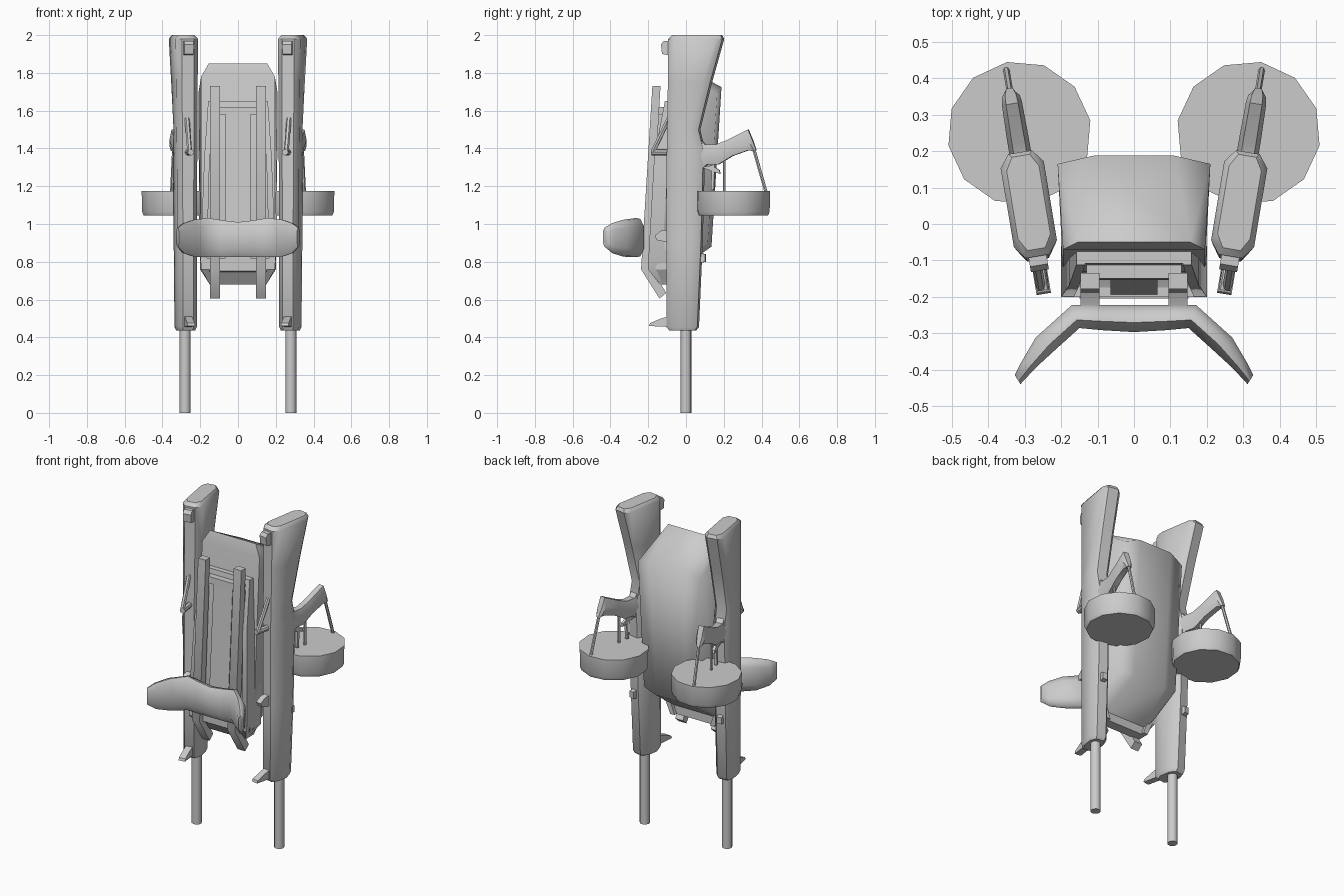
import bpy, bmesh, math
from mathutils import Vector, Matrix

if "Cube" in bpy.data.objects:
    bpy.data.objects.remove(bpy.data.objects["Cube"])

GUN = Matrix.Translation((0.28, 0, 0)) @ Matrix.Rotation(math.radians(-9.5), 4, 'Z')
ONE = Matrix.Identity(4)


def finish(name, bm, mat=ONE, mirror=False, angle=40):
    bmesh.ops.transform(bm, matrix=mat, verts=bm.verts)
    bmesh.ops.recalc_face_normals(bm, faces=bm.faces)
    me = bpy.data.meshes.new(name)
    bm.to_mesh(me)
    bm.free()
    ob = bpy.data.objects.new(name, me)
    bpy.context.collection.objects.link(ob)
    bpy.ops.object.select_all(action='DESELECT')
    ob.select_set(True)
    bpy.context.view_layer.objects.active = ob
    bpy.ops.object.shade_smooth_by_angle(angle=math.radians(angle))
    if mirror:
        m = ob.modifiers.new("mirror", 'MIRROR')
        m.use_mirror_merge = False
        origin = bpy.data.objects.get("mirror_origin")
        m.mirror_object = origin
    return ob


def loft(name, rings, **kw):
    bm = bmesh.new()
    rows = [[bm.verts.new(p) for p in r] for r in rings]
    n = len(rows[0])
    for a, b in zip(rows, rows[1:]):
        for i in range(n):
            bm.faces.new((a[i], a[(i + 1) % n], b[(i + 1) % n], b[i]))
    bm.faces.new(rows[0])
    bm.faces.new(rows[-1])
    return finish(name, bm, **kw)


def hull(name, pts, **kw):
    bm = bmesh.new()
    vs = [bm.verts.new(p) for p in pts]
    bmesh.ops.convex_hull(bm, input=vs)
    return finish(name, bm, **kw)


def slab(name, prof, x0, x1, **kw):
    """Side profile in (y, z), extruded between x0 and x1."""
    return loft(name, [[(x, y, z) for y, z in prof] for x in (x0, x1)], **kw)


def rod(name, a, b, r, n=6, r2=None, **kw):
    a, b = Vector(a), Vector(b)
    q = (b - a).to_track_quat('Z', 'Y')
    rings = []
    for p, rad in ((a, r), (b, r2 or r)):
        rings.append([p + q @ Vector((rad * math.cos(2 * math.pi * i / n),
                                      rad * math.sin(2 * math.pi * i / n), 0)) for i in range(n)])
    return loft(name, rings, **kw)


origin = bpy.data.objects.new("mirror_origin", None)
origin.hide_render = True
bpy.context.collection.objects.link(origin)
g = dict(mat=GUN, mirror=True)


# Gun body and stock: chamfered section lofted along z
def gun_ring(z, y0, y1, w):
    c, k = 0.035, w * 0.55
    return [(-k, y0, z), (k, y0, z), (w, y0 + c, z), (w, y1 - c, z),
            (k, y1, z), (-k, y1, z), (-w, y1 - c, z), (-w, y0 + c, z)]


loft("gun_body", [gun_ring(*s) for s in (
    (0.435, -0.085, 0.050, 0.045), (0.455, -0.100, 0.065, 0.052), (0.90, -0.10, 0.085, 0.053),
    (1.28, -0.10, 0.095, 0.054), (1.40, -0.098, 0.095, 0.055), (1.50, -0.096, 0.072, 0.056),
    (1.75, -0.092, 0.135, 0.058), (1.98, -0.09, 0.20, 0.06), (2.0, -0.07, 0.19, 0.045))], **g)
rod("gun_barrel", (0, 0, 0), (0, 0, 0.45), 0.029, n=10, **g)


# Curved pistol grip and tip
def grip_ring(y0, z0, y1, z1, w):
    return [(-w, y0, z0), (-w * .5, (y0 * 3 + y1) / 4 - .004, (z0 * 3 + z1) / 4),
            (-w, y1, z1), (w, y1, z1), (w, y0, z0)]


def grip4(y0, z0, y1, z1, w):
    my, mz = (y0 + y1) / 2, (z0 + z1) / 2
    return [(-w * .6, y0, z0), (-w, my, mz), (-w * .6, y1, z1),
            (w * .6, y1, z1), (w, my, mz), (w * .6, y0, z0)]


loft("grip", [grip4(*s) for s in (
    (0.05, 1.48, 0.05, 1.26, 0.04), (0.105, 1.42, 0.115, 1.315, 0.035),
    (0.16, 1.42, 0.175, 1.315, 0.03), (0.225, 1.445, 0.25, 1.36, 0.03),
    (0.335, 1.50, 0.335, 1.39, 0.028), (0.36, 1.44, 0.35, 1.39, 0.025),
    (0.378, 1.39, 0.355, 1.385, 0.015))], **g)
rod("drum_strut", (0, 0.36, 1.41), (0, 0.435, 1.15), 0.009, **g)
rod("inner_strut", (0, 0.205, 1.35), (0, 0.205, 1.15), 0.008, **g)
hull("trigger", [(x, y, z) for x in (-.008, .008) for y, z in
                 ((0.08, 1.30), (0.14, 1.31), (0.15, 1.29), (0.185, 1.265), (0.18, 1.285), (0.13, 1.285))], **g)
slab("trigger_post", [(0.14, 1.32), (0.155, 1.32), (0.15, 1.18), (0.135, 1.18)], -.008, .008, **g)

# Round drum, twelve sided
loft("drum", [[(r * math.cos(math.pi * (i / 6 - 1 / 18)), r * math.sin(math.pi * (i / 6 - 1 / 18)), z)
               for i in range(12)] for z, r in ((1.045, 0.187), (1.065, 0.196), (1.175, 0.198))],
     mat=Matrix.Translation((0.315, 0.25, 0)), mirror=True)

# Small gun fittings
hull("stock_lug", [(x, y, z) for x in (-.025, .025) for y, z in
                   ((-.07, 1.89), (-.125, 1.90), (-.13, 1.95), (-.115, 1.97), (-.07, 1.97))], **g)
slab("front_sight", [(-.08, .515), (-.13, .50), (-.19, .475), (-.195, .46), (-.08, .455)], -.02, .02, **g)
rod("sling_bar", (0, -.08, 1.38), (0, -.185, 1.38), 0.017, n=8, **g)
rod("charging_lever", (0.005, -.175, 1.385), (0.005, -.09, 1.56), 0.013, **g)
hull("middle_catch", [(x, y, z) for x in (-.018, .018) for y, z in
                      ((-.08, .97), (-.13, .965), (-.165, .94), (-.155, .915), (-.08, .90))], **g)
slab("rear_catch", [(.06, .85), (.105, .84), (.105, .80), (.06, .79)], -.015, .015, **g)

# Pack shell: chamfered box with a slightly bowed back
shell = []
for s in (-1, 1):
    shell += [(s * x, y, z) for x, y, z in (
        (.155, -.05, 1.85), (.195, -.07, 1.78), (.21, .165, 1.69), (.11, .188, 1.725),
        (.195, -.13, .75), (.15, -.125, .70), (.205, .115, .90), (.11, .135, .88))]
hull("pack_shell", shell, angle=60)


# Front tray: solid tapered base with raised sides
def lean(z):
    return -.145 - (1.73 - z) * 0.062


base = []
for s in (-1, 1):
    base += [(s * x, y, z) for x, y, z in (
        (.155, -.06, 1.65), (.155, -.108, 1.65), (.16, -.13, 1.5), (.19, -.175, .82),
        (.20, -.06, 1.0), (.20, -.06, .76), (.15, -.12, .68), (.195, -.16, .76))]
hull("pack_tray", base, angle=30)
loft("tray_side", [
    [(.135, -.06, 1.65), (.158, -.06, 1.65), (.158, -.112, 1.65), (.135, -.112, 1.65)],
    [(.15, -.06, 1.36), (.178, -.06, 1.36), (.178, -.168, 1.36), (.15, -.168, 1.36)],
    [(.165, -.06, .80), (.20, -.06, .80), (.20, -.20, .80), (.165, -.20, .80)],
    [(.12, -.06, .68), (.15, -.06, .68), (.15, -.14, .68), (.12, -.14, .68)]], mirror=True)
hull("tray_bottom", [(s * x, y, z) for s in (-1, 1) for x, y, z in (
    (.195, -.20, .82), (.195, -.20, .76), (.15, -.14, .68), (.195, -.08, .82), (.15, -.08, .68))], angle=20)

# Centre panel and the two long rails with bent feet
slab("centre_panel", [(-.11, 1.595), (-.145, 1.595), (-.195, .80), (-.12, .80)], -.065, .065)
slab("rail", [(-.135, 1.73), (-.178, 1.73), (-.238, .76), (-.14, .605), (-.105, .635), (-.19, .78)],
     .095, .147, mirror=True)
slab("rail_bridge", [(-.10, 1.62), (-.15, 1.62), (-.152, 1.58), (-.10, 1.58)], -.13, .13)
slab("lower_bridge", [(-.11, .80), (-.205, .80), (-.205, .75), (-.11, .72)], -.15, .15)


# Curved padded bar across the front
def pad_ring(x0, y0, x1, y1, zc, h):
    def mix(t, z):
        return (x0 + (x1 - x0) * t, y0 + (y1 - y0) * t, zc + h * z)
    return [mix(0, -.55), mix(0, .55), mix(.3, .95), mix(.65, 1),
            mix(1, .6), mix(1, -.6), mix(.65, -1), mix(.3, -.95)]


half = [(0, -.222, 0, -.297, .918, .092), (.09, -.222, .085, -.292, .922, .098),
        (.17, -.222, .15, -.286, .928, .104), (.27, -.312, .21, -.34, .925, .098),
        (.31, -.38, .27, -.395, .925, .08), (.328, -.415, .312, -.44, .93, .05)]
left = [[(-x, y, z) for x, y, z in pad_ring(*s)] for s in reversed(half[1:])]
loft("padded_bar", left + [pad_ring(*s) for s in half], angle=60)
slab("pad_mount", [(-.18, .97), (-.25, .97), (-.25, .88), (-.18, .88)], .10, .142, mirror=True)
